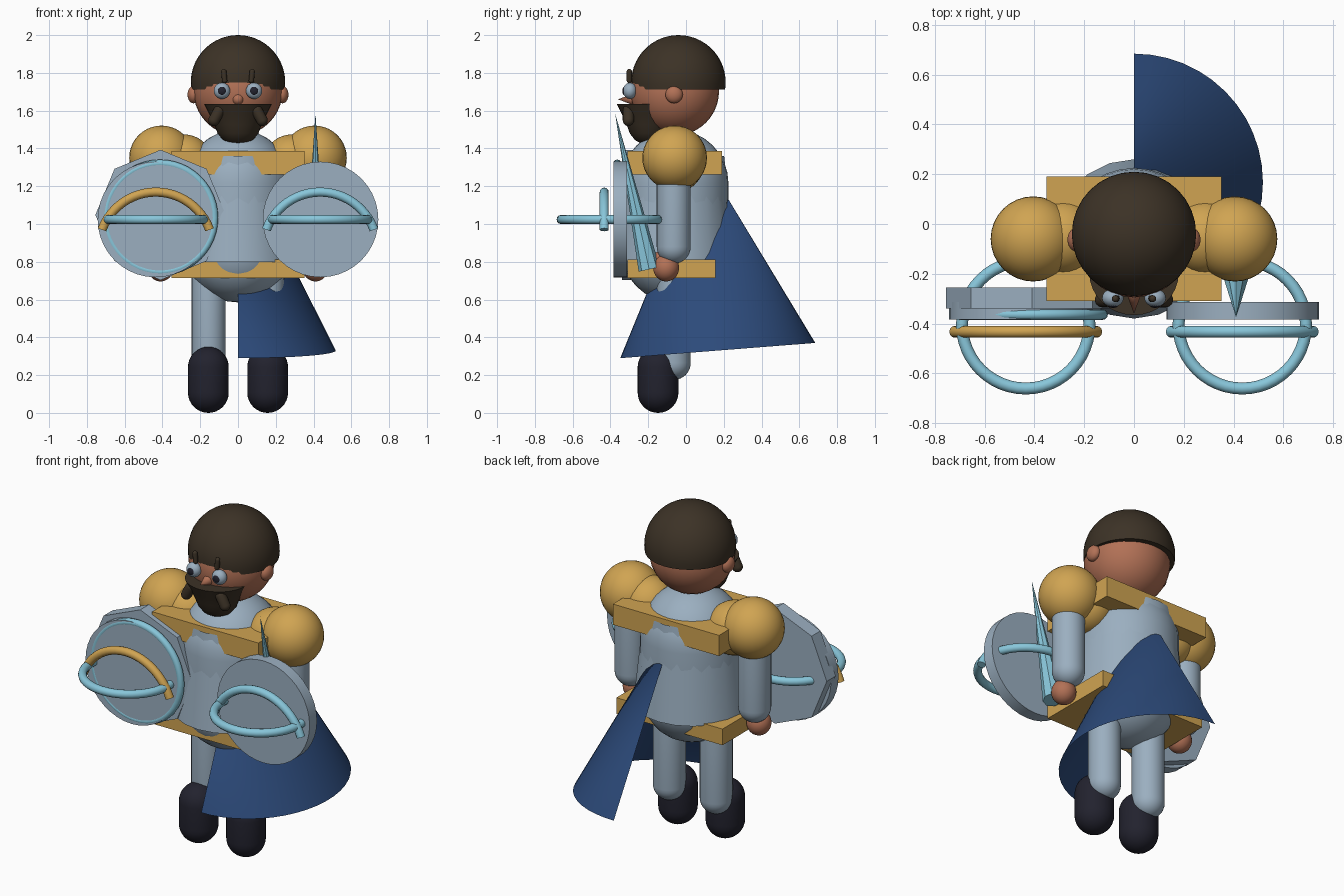
import bpy, bmesh, math
from mathutils import Matrix, Vector

if "Cube" in bpy.data.objects:
    bpy.data.objects.remove(bpy.data.objects["Cube"])

PI = math.pi


def material(name, r, g, b):
    m = bpy.data.materials.new(name)
    lin = [((c / 255 + 0.055) / 1.055) ** 2.4 for c in (r, g, b)]
    m.diffuse_color = (*lin, 1)
    m.use_nodes = True
    m.node_tree.nodes["Principled BSDF"].inputs["Base Color"].default_value = m.diffuse_color
    return m


STEEL = material("steel blue", 155, 175, 192)
GOLD = material("gold", 208, 164, 82)
NAVY = material("navy cloth", 44, 74, 122)
SKIN = material("skin", 178, 113, 86)
HAIR = material("dark brown hair", 60, 50, 38)
BOOT = material("black leather", 34, 34, 46)
CYAN = material("pale cyan", 136, 198, 218)


def finish(name, bm, mat, loc=(0, 0, 0), rot=(0, 0, 0), scale=(1, 1, 1)):
    me = bpy.data.meshes.new(name)
    bm.to_mesh(me)
    bm.free()
    me.materials.append(mat)
    me.shade_smooth()
    me.set_sharp_from_angle(angle=math.radians(35))
    ob = bpy.data.objects.new(name, me)
    ob.location, ob.rotation_euler, ob.scale = loc, rot, scale
    bpy.context.collection.objects.link(ob)
    return ob


def lathe(name, profile, mat, loc=(0, 0, 0), rot=(0, 0, 0), scale=(1, 1, 1),
          segs=32, start=0.0, arc=2 * PI):
    """Spin an (r, z) profile round the local z axis."""
    bm = bmesh.new()
    d = Vector((math.cos(start), math.sin(start), 0))
    vs = [bm.verts.new(d * r + Vector((0, 0, z))) for r, z in profile]
    es = [bm.edges.new(p) for p in zip(vs, vs[1:])]
    bmesh.ops.spin(bm, geom=vs + es, cent=(0, 0, 0), axis=(0, 0, 1),
                   angle=arc, steps=segs)
    bmesh.ops.remove_doubles(bm, verts=bm.verts[:], dist=1e-5)
    bmesh.ops.recalc_face_normals(bm, faces=bm.faces[:])
    return finish(name, bm, mat, loc, rot, scale)


def capsule(name, r, z0, z1, mat, loc, rot=(0, 0, 0), segs=32):
    n = 8
    low = [(r * math.sin(a), z0 + r - r * math.cos(a))
           for a in (i * PI / 2 / n for i in range(n + 1))]
    high = [(r * math.cos(a), z1 - r + r * math.sin(a))
            for a in (i * PI / 2 / n for i in range(n + 1))]
    return lathe(name, low + high, mat, loc, rot, segs=segs)


def ball(name, r, mat, loc, scale=(1, 1, 1)):
    bm = bmesh.new()
    bmesh.ops.create_uvsphere(bm, u_segments=32, v_segments=20, radius=r)
    return finish(name, bm, mat, loc, scale=scale)


def disc(name, r, depth, mat, loc, segs=40):
    """Cylinder whose back sits at loc and which grows towards the front."""
    return lathe(name, [(0, 0), (r, 0), (r, depth), (0, depth)], mat, loc,
                 (PI / 2, 0, 0), segs=segs)


def box(name, lo, hi, mat):
    bm = bmesh.new()
    bmesh.ops.create_cube(bm, size=1)
    size = Vector(hi) - Vector(lo)
    bmesh.ops.transform(bm, matrix=Matrix.Diagonal((*size, 1)), verts=bm.verts[:])
    return finish(name, bm, mat, (Vector(lo) + Vector(hi)) / 2)


def ring(name, R, r, mat, loc, rot=(0, 0, 0)):
    prof = [(R + r * math.cos(i * PI / 6), r * math.sin(i * PI / 6))
            for i in range(13)]
    return lathe(name, prof, mat, loc, rot, segs=48)


def arch(name, R, r, half, mat, loc):
    """Bent rod in the xz plane, with flat ends."""
    prof = [(R + r * math.cos(i * PI / 6), r * math.sin(i * PI / 6))
            for i in range(13)]
    ob = lathe(name, prof, mat, loc, (PI / 2, 0, 0), segs=24,
               start=PI / 2 - half, arc=2 * half)
    bm = bmesh.new()
    bm.from_mesh(ob.data)
    bmesh.ops.holes_fill(bm, edges=[e for e in bm.edges if e.is_boundary], sides=0)
    bm.to_mesh(ob.data)
    bm.free()
    ob.data.set_sharp_from_angle(angle=math.radians(35))
    return ob


# Head and hair cap
ball("head", 0.235, SKIN, (0, -0.06, 1.703))
cap = [(0, -0.038)] + [(0.25 * math.cos(a), 0.25 * math.sin(a)) for a in
                       (-0.153 + i * (PI / 2 + 0.153) / 14 for i in range(15))]
lathe("hair_cap", cap, HAIR, (0, -0.04, 1.75))

# Face
lathe("nose", [(0, 0), (0.032, 0), (0, 0.085)], SKIN, (0, -0.275, 1.66),
      (PI / 2, 0, 0), segs=16)
lathe("beard", [(0, 0.215), (0.18, 0.215), (0.152, 0.16), (0.125, 0.105), (0.108, 0.06),
                (0.08, 0.025), (0.045, 0.006), (0, 0)], HAIR,
      (0, -0.195, 1.42), scale=(1, 0.95, 1))
for s, side in ((-1, "left"), (1, "right")):
    ball(side + "_ear", 0.046, SKIN, (s * 0.235, -0.063, 1.685), (0.7, 1, 1))
    ball(side + "_eye", 0.043, STEEL, (s * 0.085, -0.297, 1.705), (1, 0.85, 1))
    ball(side + "_pupil", 0.022, BOOT, (s * 0.085, -0.326, 1.705), (1, 0.5, 1))
    capsule(side + "_brow", 0.014, -0.038, 0.038, HAIR, (s * 0.073, -0.3, 1.783),
            (0, s * 0.1, 0), 12)
    capsule(side + "_moustache", 0.03, -0.06, 0.06, HAIR, (s * 0.113, -0.305, 1.575),
            (0, -s * 0.5, 0), 16)

# Torso, breastplate, collar and belt
capsule("torso", 0.285, 0.585, 1.5, STEEL, (0, -0.06, 0))
lathe("breastplate", [(0.32, 0.8), (0.262, 1.36)], STEEL, (0, -0.06, 0),
      segs=20, start=PI / 2)
box("collar_plate", (-0.352, -0.31, 1.262), (0.352, 0.19, 1.386), GOLD)
box("belt", (-0.352, -0.31, 0.715), (0.352, 0.157, 0.812), GOLD)

# Limbs
for s, side in ((-1, "left"), (1, "right")):
    ball(side + "_shoulder_guard", 0.171, GOLD, (s * 0.405, -0.06, 1.35))
    ball(side + "_shoulder_inner", 0.152, GOLD, (s * 0.285, -0.055, 1.322))
    capsule(side + "_arm", 0.09, 0.79, 1.4, STEEL, (s * 0.41, -0.065, 0))
    ball(side + "_hand", 0.072, SKIN, (s * 0.41, -0.105, 0.768), (0.95, 0.95, 1))
    ball(side + "_thumb", 0.035, SKIN, (s * 0.39, -0.14, 0.82))
    capsule(side + "_leg", 0.09, 0.175, 0.85, STEEL, (s * 0.155, -0.065, 0))
    capsule(side + "_boot", 0.108, 0.0, 0.35, BOOT, (s * 0.157, -0.148, 0))

# Cape: half of an open cone, leaning forward
lathe("cape", [(0.518, 0), (0, 1.03)], NAVY, (0, 0.168, 0.33), (0.078, 0, 0),
      segs=24, start=-PI / 2, arc=PI)

# Round shields, each with a level hoop and an arched bar
for s, side, bar in ((-1, "left", GOLD), (1, "right", CYAN)):
    x = s * 0.437
    disc(side + "_shield", 0.306, 0.07, STEEL, (x, -0.313, 1.024))
    ring(side + "_hoop", 0.256, 0.024, CYAN, (s * 0.435, -0.405, 1.024))
    arch(side + "_arched_bar", 0.303, 0.024, math.radians(70), bar,
         (s * 0.435, -0.433, 0.866))

# Eight-sided back shield with its rim ring
disc("back_shield", 0.345, 0.085, STEEL, (-0.41, -0.255, 1.048), segs=8)
ring("shield_rim", 0.287, 0.021, CYAN, (-0.413, -0.364, 1.033), (PI / 2, 0, 0))

# Blade in the right hand
lathe("blade", [(0, 0), (0.057, 0), (0, 0.845)], CYAN, (0.41, -0.195, 0.76),
      (0.215, 0, 0), segs=8)
